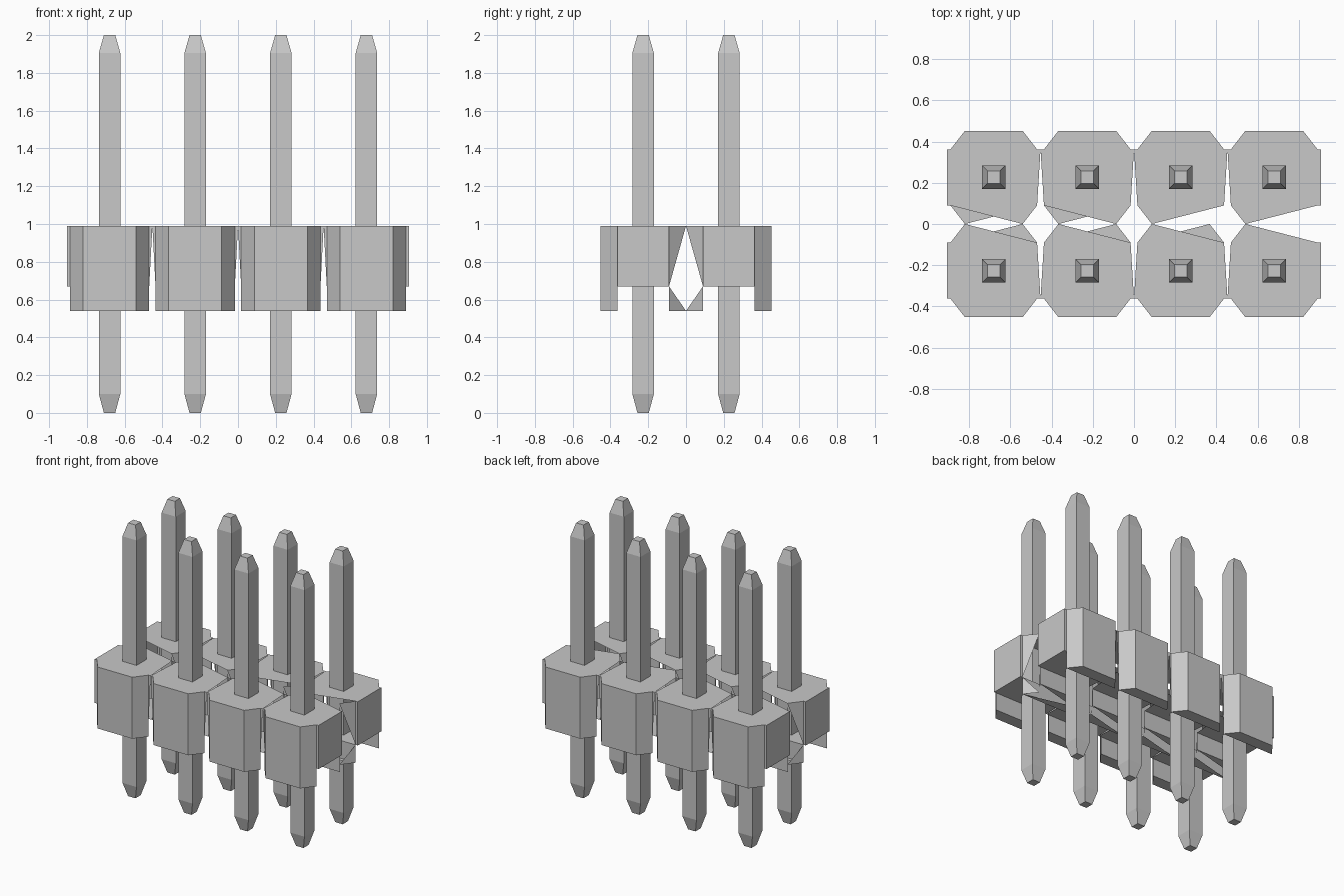
import bpy
import bmesh
from mathutils import Vector

cube = bpy.data.objects.get("Cube")
if cube:
    bpy.data.objects.remove(cube, do_unlink=True)

grey = bpy.data.materials.new("light grey")
grey.use_nodes = True
COLOUR = (0.58, 0.58, 0.58, 1)
grey.diffuse_color = COLOUR
grey.node_tree.nodes["Principled BSDF"].inputs["Base Color"].default_value = COLOUR

PITCH = 0.4533
COLUMNS = [(i - 1.5) * PITCH for i in range(4)]
TOP, FLOOR, BOTTOM = 0.99, 0.67, 0.54      # body heights
W, C, T = 0.21, 0.14, PITCH / 2            # cell half width, chamfer start, tab reach
IN, OUT, EDGE = 0.09, 0.362, 0.452         # depths measured from the middle line


def finish(name, bm):
    mesh = bpy.data.meshes.new(name)
    bm.to_mesh(mesh)
    bm.free()
    mesh.materials.append(grey)
    obj = bpy.data.objects.new(name, mesh)
    bpy.context.collection.objects.link(obj)
    return obj


def build_cell(name, cx, row, col, top_side, low_side):
    """One open shell cell; row is +1 at the back and -1 at the front."""
    bm = bmesh.new()

    def face(points, outward):
        pts = [Vector((cx + x, y * row, z)) for x, y, z in points]
        hint = Vector((outward[0], outward[1] * row, outward[2]))
        if (pts[1] - pts[0]).cross(pts[2] - pts[0]).dot(hint) < 0:
            pts.reverse()
        bm.faces.new([bm.verts.new(p) for p in pts])

    def flat(outline, z, up):
        face([(x, y, z) for x, y in outline], (0, 0, up))

    def wall(a, b, low, high, outward):
        face([(*a, low), (*b, low), (*b, high), (*a, high)], outward)

    outer = [(-W, OUT), (-C, EDGE), (C, EDGE), (W, OUT)]
    # top, lug undersides and the channel between the lugs
    flat(outer + [(W, IN), (top_side * C, 0), (-W, IN)], TOP, 1)
    flat(outer, BOTTOM, -1)
    flat([(W, IN), (low_side * C, 0), (-W, IN)], BOTTOM, -1)
    flat([(-W, IN), (W, IN), (W, OUT), (-W, OUT)], FLOOR, -1)
    wall((-W, OUT), (W, OUT), BOTTOM, FLOOR, (0, -1, 0))
    wall((-W, IN), (W, IN), BOTTOM, FLOOR, (0, 1, 0))
    # outside wall
    wall((-C, EDGE), (C, EDGE), BOTTOM, TOP, (0, 1, 0))

    for s in (-1, 1):
        # outer chamfer, and inner chamfer with its open wedge
        wall((s * W, OUT), (s * C, EDGE), BOTTOM, TOP, (s, 1, 0))
        for z in (BOTTOM, TOP):
            face([(s * W, IN, FLOOR), (s * W, IN, z), (s * C, 0, z)], (s, -1, 0))
        # side tab: closed at the row ends, open slivers between cells
        w, t = s * W, s * T
        if (col == 0 and s < 0) or (col == 3 and s > 0):
            strip = [(w, IN), (t, IN), (t, OUT), (w, OUT)]
            wall((t, IN), (t, OUT), FLOOR, TOP, (s, 0, 0))
            wall((w, OUT), (t, OUT), FLOOR, TOP, (0, 1, 0))
            wall((w, IN), (t, IN), FLOOR, TOP, (0, -1, 0))
        else:
            strip = [(w, IN), (t, OUT), (w, OUT)]
            for y, d in ((IN, -1), (OUT, 1)):
                face([(w, y, FLOOR), (t, y, TOP), (w, y, TOP)], (0, d, 0))
        flat(strip, TOP, 1)
        flat(strip, FLOOR, -1)

    bmesh.ops.remove_doubles(bm, verts=bm.verts, dist=0.0005)
    finish(name, bm)


def build_pin(name, x, y):
    """Square pin with tapered ends."""
    bm = bmesh.new()
    rings = []
    for z, r in ((0, 0.03), (0.1, 0.057), (1.905, 0.057), (2, 0.03)):
        rings.append([bm.verts.new((x + i * r, y + j * r, z))
                      for i, j in ((-1, -1), (1, -1), (1, 1), (-1, 1))])
    for a, b in zip(rings, rings[1:]):
        for k in range(4):
            n = (k + 1) % 4
            bm.faces.new((a[k], a[n], b[n], b[k]))
    bm.faces.new(rings[0][::-1])
    bm.faces.new(rings[-1])
    finish(name, bm)


for row, label in ((-1, "front"), (1, "back")):
    for col, x in enumerate(COLUMNS):
        if row < 0:
            top_side, low_side = -1, (1 if col < 3 else -1)
        else:
            top_side, low_side = (1 if col < 2 else -1), -1
        build_cell(f"{label}_housing_{col + 1}", x, row, col, top_side, low_side)
        build_pin(f"{label}_pin_{col + 1}", x, row * 0.227)
